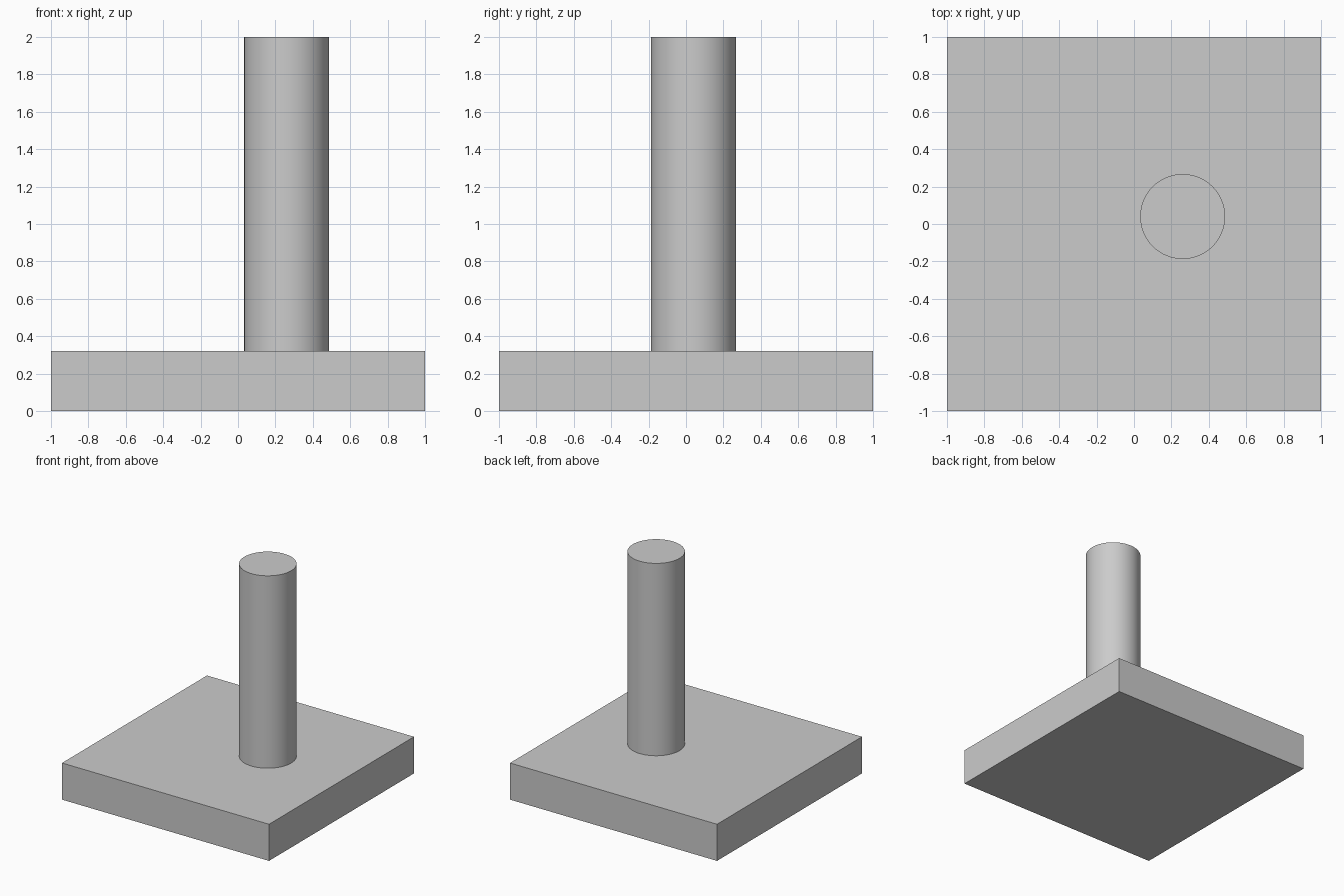
import bpy
import math

default = bpy.data.objects.get("Cube")
if default:
    bpy.data.objects.remove(default, do_unlink=True)

BASE_HEIGHT = 0.32
TOTAL_HEIGHT = 2.0

# Single grey finish
grey = bpy.data.materials.new("light_grey")
grey.use_nodes = True
colour = (0.6, 0.6, 0.6, 1)
grey.diffuse_color = colour
grey.node_tree.nodes["Principled BSDF"].inputs["Base Color"].default_value = colour


def finish(name):
    obj = bpy.context.object
    obj.name = obj.data.name = name
    obj.data.materials.append(grey)
    return obj


# Square base plate
bpy.ops.mesh.primitive_cube_add(size=2, location=(0, 0, BASE_HEIGHT / 2))
base = finish("base_plate")
base.scale.z = BASE_HEIGHT / 2
bpy.ops.object.transform_apply(location=False, rotation=False, scale=True)

# Off-centre round post standing on the plate
bpy.ops.mesh.primitive_cylinder_add(
    vertices=64, radius=0.227, depth=TOTAL_HEIGHT - BASE_HEIGHT,
    location=(0.26, 0.04, (TOTAL_HEIGHT + BASE_HEIGHT) / 2))
finish("post")
bpy.ops.object.shade_smooth_by_angle(angle=math.radians(30))
